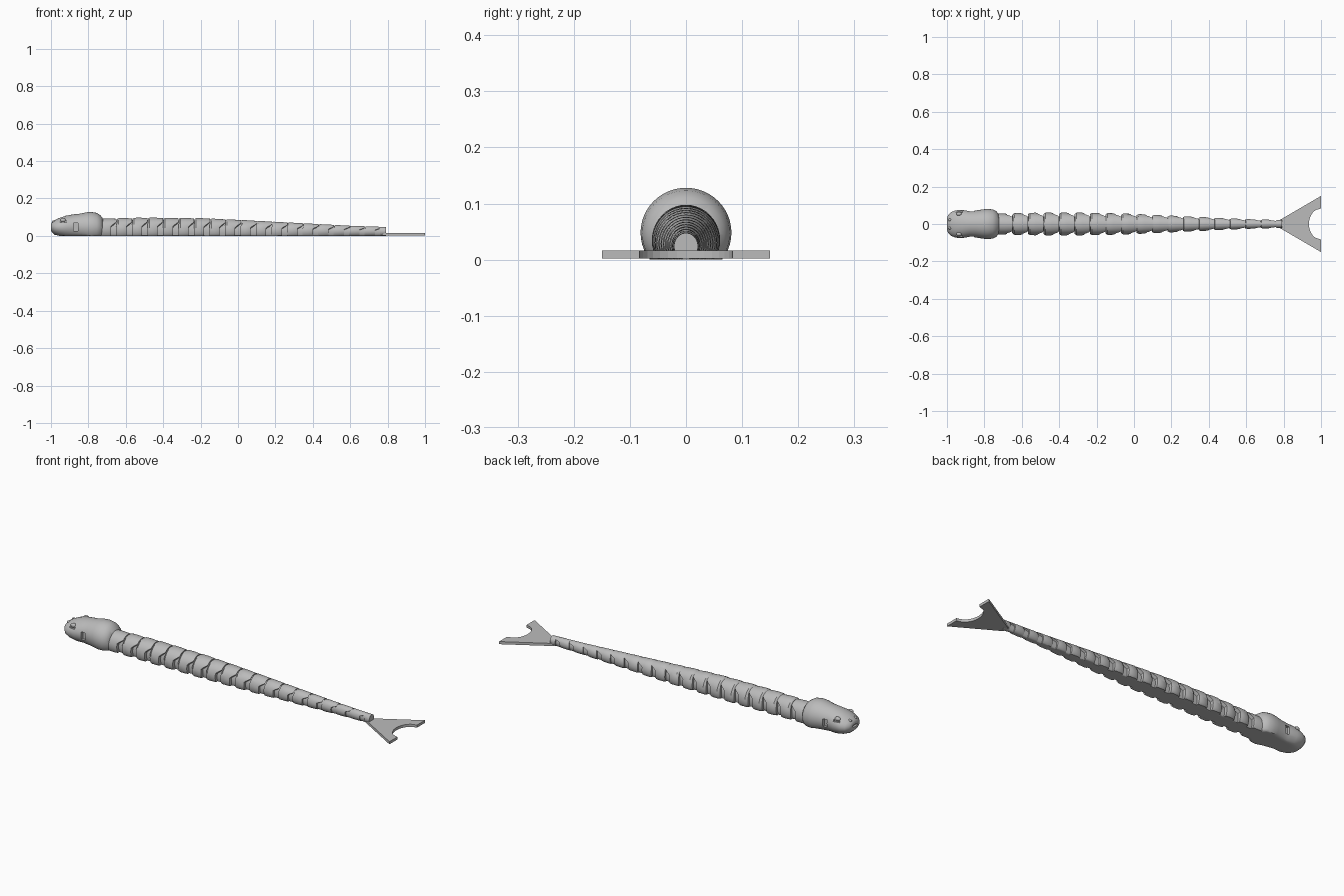
import bpy, bmesh, math

cube = bpy.data.objects.get("Cube")
if cube:
    bpy.data.objects.remove(cube, do_unlink=True)

grey = bpy.data.materials.new("light_grey")
grey.use_nodes = True
grey.diffuse_color = (0.5, 0.5, 0.5, 1)
grey.node_tree.nodes["Principled BSDF"].inputs["Base Color"].default_value = (0.5, 0.5, 0.5, 1)


def finish(name, bm, smooth=True):
    bmesh.ops.recalc_face_normals(bm, faces=bm.faces)
    mesh = bpy.data.meshes.new(name)
    bm.to_mesh(mesh)
    bm.free()
    obj = bpy.data.objects.new(name, mesh)
    bpy.context.collection.objects.link(obj)
    mesh.materials.append(grey)
    bpy.ops.object.select_all(action="DESELECT")
    obj.select_set(True)
    bpy.context.view_layer.objects.active = obj
    if smooth:
        bpy.ops.object.shade_smooth_by_angle(angle=math.radians(35))
    return obj


def loft(name, stations, sides=40):
    """Round sections with a flat underside; station = x, half width, bottom, top, crown shift."""
    bm = bmesh.new()
    rings = []
    for x, w, low, top, shift in stations:
        ring = []
        zc = (low + top) / 2
        for i in range(sides):
            t = math.tau * i / sides
            f = min(1, max(0, (math.sin(t) - 0.35) / 0.35))
            z = max(0, zc + (top - low) / 2 * math.sin(t))
            ring.append(bm.verts.new((x + shift * f, w * math.cos(t), z)))
        rings.append(ring)
    for a, b in zip(rings, rings[1:]):
        for i in range(sides):
            j = (i + 1) % sides
            bm.faces.new((a[i], a[j], b[j], b[i]))
    for ring, s in ((rings[0], stations[0]), (rings[-1], stations[-1])):
        hub = bm.verts.new((s[0], 0, max(0.004, (s[2] + s[3]) / 2)))
        for i in range(sides):
            bm.faces.new((ring[i], ring[(i + 1) % sides], hub))
    return finish(name, bm)


def curve(x, points):
    """Piecewise linear lookup."""
    for (xa, a), (xb, b) in zip(points, points[1:]):
        if x <= xb:
            return a + (b - a) * max(0, x - xa) / (xb - xa)
    return points[-1][1]


WIDTH = [(-0.75, .055), (-0.5, .061), (-0.2, .06), (0, .054), (0.3, .04), (0.6, .026), (0.8, .021)]
HEIGHT = [(-0.75, .092), (-0.5, .098), (-0.2, .095), (0, .086), (0.3, .07), (0.6, .054), (0.8, .047)]


def body(x, scale=1, shift=0):
    w, h = curve(x, WIDTH), curve(x, HEIGHT)
    top = h - w * (1 - scale) * 0.6
    return (x, w * scale, h - 2 * w - 0.005, top, shift)


# Head with rounded snout and bulging back
head = loft("head", [
    (-1.0, .03, .03, .064, 0), (-0.995, .045, .02, .074, 0), (-0.98, .062, .006, .084, 0),
    (-0.955, .073, -.004, .096, 0), (-0.92, .075, -.012, .108, 0), (-0.88, .069, -.015, .115, 0),
    (-0.85, .071, -.018, .118, 0), (-0.81, .078, -.026, .126, 0), (-0.785, .081, -.032, .128, 0),
    (-0.755, .078, -.03, .123, 0), (-0.735, .068, -.02, .11, 0), (-0.722, .05, -.01, .092, 0)], 48)


def cut(target, size, at):
    bpy.ops.mesh.primitive_cube_add(size=1, location=at)
    cutter = bpy.context.object
    cutter.scale = size
    cutter.hide_render = True
    mod = target.modifiers.new("slot", "BOOLEAN")
    mod.operation = "DIFFERENCE"
    mod.solver = "EXACT"
    mod.object = cutter
    bpy.context.view_layer.objects.active = target
    bpy.ops.object.modifier_apply(modifier=mod.name)
    bpy.data.objects.remove(cutter, do_unlink=True)


# Cheek slots, brow slits and mouth opening
for side in (-1, 1):
    cut(head, (.024, .036, .042), (-0.868, side * .07, .048))
    cut(head, (.034, .02, .01), (-0.935, side * .068, .076))
cut(head, (.02, .036, .012), (-0.998, 0, .046))

# Small nostril beads and brow bumps
for side, label in ((1, "left"), (-1, "right")):
    for part, at, r in (("nostril", (-0.985, side * .022, .076), .007),
                        ("brow", (-0.935, side * .054, .084), .011)):
        bpy.ops.mesh.primitive_uv_sphere_add(segments=16, ring_count=8, radius=r, location=at)
        bead = bpy.context.object
        bead.name = label + "_" + part
        bead.scale.x = 1.4
        bead.data.materials.append(grey)
        bpy.ops.object.shade_smooth()

# Narrow joint core running through the gaps
loft("joint_core", [body(-0.74 + 0.1 * i, 0.64) for i in range(16)])

# Neck, overlapping body links and tail root
PITCH, GAP = 0.083, -0.665
loft("neck", [body(-0.74), body(-0.69), body(-0.68, .93, .03)])
for i in range(17):
    a = GAP + PITCH * i + 0.014
    b = a + PITCH - 0.028
    loft(f"body_link_{i + 1}", [body(a, .86, .004), body(a + .012), body(b - .012), body(b, .93, .03)])
loft("tail_root", [body(.76, .9), body(.765), body(.79)])

# Forked tail fin: straight flared sides and a rounded notch
bm = bmesh.new()
outer, inner = [], []
N = 16
for i in range(N + 1):
    t = -1 + 2 * i / N
    a = t * math.pi / 2
    outer.append((1 - .065 * math.cos(a), .083 * math.sin(a)))
    inner.append((.77, .016 * t))
outline = [(1, -.15)] + outer + [(1, .15)]
root = [inner[0]] + inner + [inner[-1]]
grid = [[[bm.verts.new((x, y, z)) for x, y in line] for line in (root, outline)] for z in (.002, .016)]
for level in grid:
    for i in range(len(outline) - 1):
        quad = [level[0][i], level[0][i + 1], level[1][i + 1], level[1][i]]
        bm.faces.new(quad)
for line in (0, 1):
    for i in range(len(outline) - 1):
        bm.faces.new((grid[0][line][i], grid[0][line][i + 1], grid[1][line][i + 1], grid[1][line][i]))
for k in (0, -1):
    bm.faces.new((grid[0][0][k], grid[0][1][k], grid[1][1][k], grid[1][0][k]))
bmesh.ops.remove_doubles(bm, verts=bm.verts, dist=0.0001)
finish("tail_fin", bm, smooth=False)
